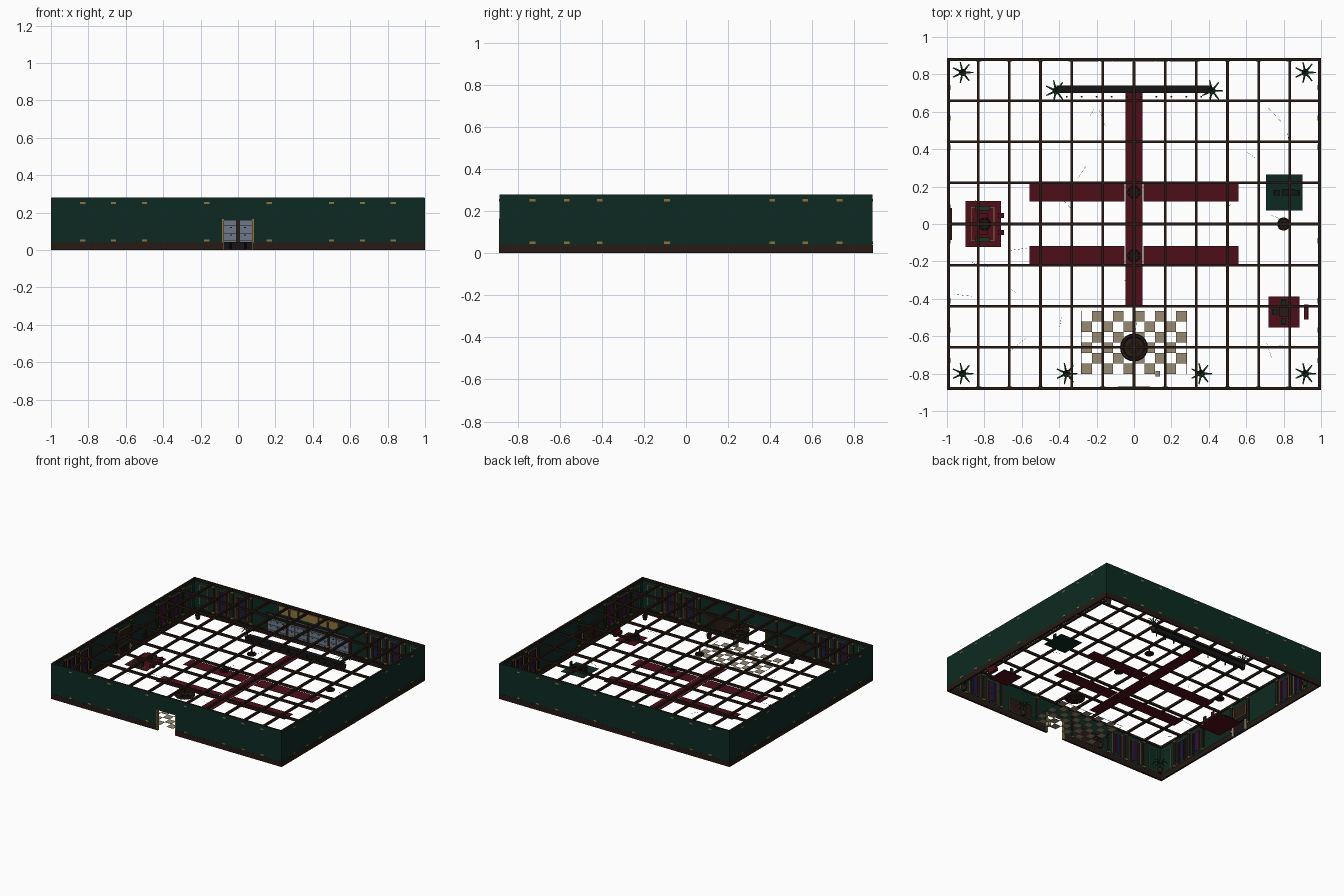
import bpy, bmesh, math, random
from mathutils import Matrix, Vector

if "Cube" in bpy.data.objects:
    bpy.data.objects.remove(bpy.data.objects["Cube"])

random.seed(4)
X, Y, H, T = 1.0, 0.888, 0.28, 0.012


def mat(name, r, g, b):
    m = bpy.data.materials.new(name)
    m.diffuse_color = (r, g, b, 1)
    m.use_nodes = True
    m.node_tree.nodes["Principled BSDF"].inputs["Base Color"].default_value = m.diffuse_color
    return m


GREEN = mat("wall_green", .004, .023, .016)
BROWN = mat("dark_wood", .020, .010, .007)
GOLD = mat("brass", .28, .17, .045)
RED = mat("maroon", .075, .004, .009)
TAN = mat("tan_stone", .31, .26, .17)
GREY = mat("steel", .15, .19, .26)
BLUE = mat("pane_blue", .008, .01, .06)
BLACK = mat("iron", .008, .007, .007)
LEAF = mat("leaf", .008, .04, .014)


def finish(name, bm, m):
    me = bpy.data.meshes.new(name)
    bm.to_mesh(me)
    bm.free()
    me.materials.append(m)
    ob = bpy.data.objects.new(name, me)
    bpy.context.collection.objects.link(ob)
    return ob


def boxes(name, m, items):
    """One object of many boxes, each (x0, x1, y0, y1, z0, z1)."""
    bm = bmesh.new()
    for a, b, c, d, e, f in items:
        mx = Matrix.Translation(((a + b) / 2, (c + d) / 2, (e + f) / 2)) @ Matrix.Diagonal(
            (abs(b - a), abs(d - c), abs(f - e), 1))
        bmesh.ops.create_cube(bm, size=1, matrix=mx)
    return finish(name, bm, m)


def cones(name, m, items, seg=12):
    """Many upright cones, each (x, y, z0, z1, r0, r1)."""
    bm = bmesh.new()
    for x, y, z0, z1, r0, r1 in items:
        bmesh.ops.create_cone(bm, cap_ends=True, segments=seg, radius1=r0, radius2=r1,
                              depth=z1 - z0, matrix=Matrix.Translation((x, y, (z0 + z1) / 2)))
    return finish(name, bm, m)


def on_wall(side, t, w, z0, z1, d0, d1):
    """Box on a wall: t along it, w wide, d0..d1 measured inward from outside."""
    a, b = t - w / 2, t + w / 2
    return {"front": (a, b, -Y + d0, -Y + d1, z0, z1), "back": (a, b, Y - d1, Y - d0, z0, z1),
            "left": (-X + d0, -X + d1, a, b, z0, z1), "right": (X - d1, X - d0, a, b, z0, z1)}[side]


def frame(side, t, w, z0, z1, d0, d1, s=.005):
    return [on_wall(side, t - w / 2, s, z0, z1, d0, d1), on_wall(side, t + w / 2, s, z0, z1, d0, d1),
            on_wall(side, t, w, z0, z0 + s, d0, d1), on_wall(side, t, w, z1 - s, z1, d0, d1)]


# walls with door opening, and skirting
D = .08
def ring(z0, z1, d0, d1):
    out = [on_wall(s, 0, 2 * (Y if s in ("left", "right") else X) - 2 * d0, z0, z1, d0, d1) for s in ("back", "left", "right")]
    w = X - D - d0
    return out + [on_wall("front", k * (D + w / 2), w, z0, z1, d0, d1) for k in (-1, 1)]

boxes("walls", GREEN, ring(.04, H - .001, .001, T - .004) + [on_wall("front", 0, 2 * D, .16, H - .001, .001, T - .004)])
boxes("skirting", BROWN, ring(0, .04, 0, T + .002))
boxes("door_frame", GOLD, [on_wall("front", k * D, .01, 0, .165, 0, .018) for k in (-1, 1)]
      + [on_wall("front", 0, 2 * D, .158, .163, .002, .018)])

# ceiling beams, kept just inside the outer faces
E = .002
bx = [(-X + E, X - E, y - .007, y + .007, H - .017, H) for y in [-.879 + i * .21975 for i in range(9)]]
bx += [(x - .007, x + .007, -Y + E, Y - E, H - .017, H) for x in [-.991, .991] + [i / 6 for i in range(-5, 6)]]
boxes("ceiling_beams", BROWN, bx)

# pilasters, panels and curtained windows on all walls
LONG, SHORT = (.167, .5, .665, .83), (.09, .41, .567, .73)
shaft, trim, panes, drapes = [], [], [], []
for side in ("front", "back", "left", "right"):
    lng = side in ("front", "back")
    ts = LONG if lng else SHORT
    for k in (-1, 1):
        for t in ts:
            if side == "right" and k == 1 and t == .09:
                continue
            shaft.append(on_wall(side, k * t, .02, .04, .26, .007, .015))
            for z in (.045, .247):
                trim.append(on_wall(side, k * t, .028, z, z + .01, -.0004, .018))
        for i in (1, 2):
            t = k * (ts[i] + ts[i + 1]) / 2
            panes.append(on_wall(side, t, .03, .07, .225, .007, .010))
            trim += frame(side, t, .10, .06, .235, .007, .012, .003)
            for q in (-1, 1):
                drapes.append(on_wall(side, t + q * .03, .014, .055, .23, .007, .015))
        trim += frame(side, k * (ts[-1] + (X if lng else Y)) / 2, .07, .06, .235, .007, .011, .003)
boxes("pilasters", BROWN, shaft)
boxes("brass_trim", GOLD, trim)
boxes("window_panes", BLUE, panes)
boxes("curtains", RED, drapes)

# checkered entrance tiles: only the dark tiles, with thin border strips
s = .0563
boxes("entrance_tiles", TAN, [(-.2815 + c * s, -.2815 + (c + 1) * s, -.465 - (r + 1) * s, -.465 - r * s, 0, .002)
                              for r in range(6) for c in range(10) if (r + c) % 2])
boxes("entrance_border", BLACK, [(k * .2815 - .001, k * .2815 + .001, -.803, -.465, 0, .0015) for k in (-1, 1)]
      + [(-.2815, .2815, -.466, -.464, 0, .0015)])

# floor veins
bm = bmesh.new()
for _ in range(24):
    mx = (Matrix.Translation((random.uniform(-.95, .95), random.uniform(-.8, .65), .0008))
          @ Matrix.Rotation(random.uniform(0, math.pi), 4, "Z") @ Matrix.Diagonal((random.uniform(.04, .11), .001, .001, 1)))
    bmesh.ops.create_cube(bm, size=1, matrix=mx)
finish("floor_veins", bm, BLACK)

# carpets and rugs
cz = (.001, .004)
boxes("carpet_runners", RED, [(-.046, .046, -.44, .71, *cz)]
      + [(min(k * .052, k * .56), max(k * .052, k * .56), y - .052, y + .052, *cz) for k in (-1, 1) for y in (-.17, .172)])
boxes("maroon_rugs", RED, [(-.9, -.71, -.122, .124, *cz), (.72, .885, -.553, -.388, *cz)])
boxes("green_rug", GREEN, [(.706, .9, .072, .264, *cz)])
rb = [(x - .002, x + .002, -.09, .09, .004, .006) for x in (-.87, -.748)]
boxes("rug_border", GOLD, rb + [(-.87, -.748, y - .002, y + .002, .004, .006) for y in (-.09, .09)])

# locker wall and gold panels at the back
boxes("locker_backing", BROWN, [on_wall("back", 0, .74, .005, .175, .007, .014)])
lk = [on_wall("back", (c - 1.5) * .18 + (i - 1) * .053, .052, .012 + r * .04, .049 + r * .04, .013, .018)
      for c in range(4) for r in range(4) for i in range(3)]
boxes("lockers", GREY, lk)
boxes("locker_handles", BLACK, [(a + .02, b - .02, c - .002, c, f - .012, f - .006) for a, b, c, d, e, f in lk])
boxes("gold_panels", GOLD, [on_wall("back", c * .175, .16, .195, .255, .007, .014) for c in (-1, 0, 1)])
boxes("cabinet_cornice", BROWN, [on_wall("back", 0, .74, .262, H - .001, .002, .017)])

# long counter and its stanchions
boxes("counter_body", BLACK, [(-.4, .4, .707, .735, 0, .036)])
boxes("counter_top", BLACK, [(-.415, .415, .7, .74, .036, .044)])
cones("stanchions", BLACK, [(-.36 + i * .08, .68, 0, .04, .005, .004) for i in range(10)], 8)

# desk group on the left, with fireplace behind
def table(name, x, y, w, d, h, m):
    legs = [(x + i * (w / 2 - .006) - .005, x + i * (w / 2 - .006) + .005, y + j * (d / 2 - .006) - .005,
             y + j * (d / 2 - .006) + .005, .004, h) for i in (-1, 1) for j in (-1, 1)]
    boxes(name, m, legs + [(x - w / 2, x + w / 2, y - d / 2, y + d / 2, h, h + .008)])

def chair(name, x, y, dx, dy, m, w=.032):
    h = w / 2
    px, py = x + dx * h, y + dy * h
    boxes(name, m, [(x - h, x + h, y - h, y + h, .004, .026),
                    (px - (.004 if dx else h), px + (.004 if dx else h),
                     py - (.004 if dy else h), py + (.004 if dy else h), .004, .05)])

table("manager_desk", -.81, 0, .06, .12, .036, RED)
for k in (-1, 1):
    boxes("desk_lamp_base", LEAF, [(-.85, -.77, k * .085 - .012, k * .085 + .012, .004, .03)])
    chair("visitor_chair", -.712, k * .045, 1, 0, RED, .028)
boxes("fireplace_surround", TAN, [on_wall("left", k * .07, .02, 0, .085, .007, .022) for k in (-1, 1)])
boxes("fireplace_mantel", BROWN, [on_wall("left", 0, .17, .085, .1, .007, .028)])
boxes("fireplace_hearth", BLACK, [on_wall("left", 0, .12, .005, .085, .007, .016)])
boxes("mantel_picture", BROWN, [on_wall("left", 0, .13, .13, .22, .007, .014)])
boxes("mantel_picture_frame", GOLD, frame("left", 0, .13, .13, .22, .01, .017))

# seating groups on the right
table("waiting_table", .825, .17, .07, .035, .025, BLACK)
for k in (-1, 1):
    chair("waiting_chair", .815 + k * .05, .168, k, 0, BLACK, .03)
table("reading_table", .80, -.47, .05, .05, .026, BROWN)
for dx, dy in ((-1, 0), (0, -1), (0, 1)):
    chair("reading_chair", .80 + dx * .045, -.47 + dy * .05, dx, dy, GREEN, .028)
boxes("reading_sofa", RED, [(.908, .932, -.51, -.43, .004, .028), (.926, .934, -.51, -.43, .004, .05)])

# wall boards with brass frames
bd = [("right", -.225, .19), ("front", -.33, .2), ("front", .33, .2)]
boxes("wall_boards", BROWN, [on_wall(s_, t, w, .05, .16, .007, .013) for s_, t, w in bd])
boxes("board_frames", GOLD, [b for s_, t, w in bd for b in frame(s_, t, w, .05, .16, .01, .016, .003)])
boxes("entrance_lectern", TAN, [(.115, .14, -.815, -.785, 0, .05)])

# chandeliers: rod, plate, ring with arms, candles
for x, y, r, z in ((0, .17, .035, .215), (0, -.17, .035, .215), (.8, 0, .035, .215), (-.8, 0, .035, .215), (0, -.66, .075, .215)):
    bpy.ops.mesh.primitive_torus_add(location=(x, y, z), major_radius=r * .86, minor_radius=r * .14,
                                     major_segments=20, minor_segments=6)
    ob = bpy.context.object
    ob.name = "chandelier_ring"
    ob.data.materials.append(BROWN)
    a = r * .85
    boxes("chandelier_arms", BLACK, [(x - a, x + a, y - .003, y + .003, z - .003, z + .003),
                                     (x - .003, x + .003, y - a, y + a, z - .003, z + .003)])
    cones("chandelier_plate", BROWN, [(x, y, z - .006, z - .001, r * .7, r * .85)], 20)
    cones("chandelier_rod", BROWN, [(x, y, z - .012, H - .01, .004, .004), (x, y, z - .015, z + .01, r * .25, r * .4)])
    cones("chandelier_candles", GOLD, [(x + a * math.cos(i * math.pi / 4), y + a * math.sin(i * math.pi / 4), z, z + r * .3,
                                        r * .04, r * .04) for i in range(8)], 6)

# potted palms with arching leaves
spots = [(k * .916, y) for k in (-1, 1) for y in (.81, -.8)] + [(k * .36, -.8) for k in (-1, 1)] + [(k * .417, .712) for k in (-1, 1)]
cones("plant_pots", BROWN, [(x, y, 0, .035, .014, .02) for x, y in spots])
cones("plant_stems", LEAF, [(x, y, .035, .075, .005, .004) for x, y in spots], 6)
bm = bmesh.new()
for x, y in spots:
    for i in range(7):
        a = i * math.tau / 7
        o, n = Vector((math.cos(a), math.sin(a), 0)), Vector((-math.sin(a), math.cos(a), 0))
        prev = None
        for rr, zz, ww in ((0, .072, .004), (.028, .1, .005), (.058, .085, .003)):
            c = Vector((x, y, zz)) + o * rr
            cur = [bm.verts.new(c - n * ww), bm.verts.new(c + n * ww)]
            if prev:
                bm.faces.new((prev[0], cur[0], cur[1], prev[1]))
            prev = cur
finish("plant_leaves", bm, LEAF)
